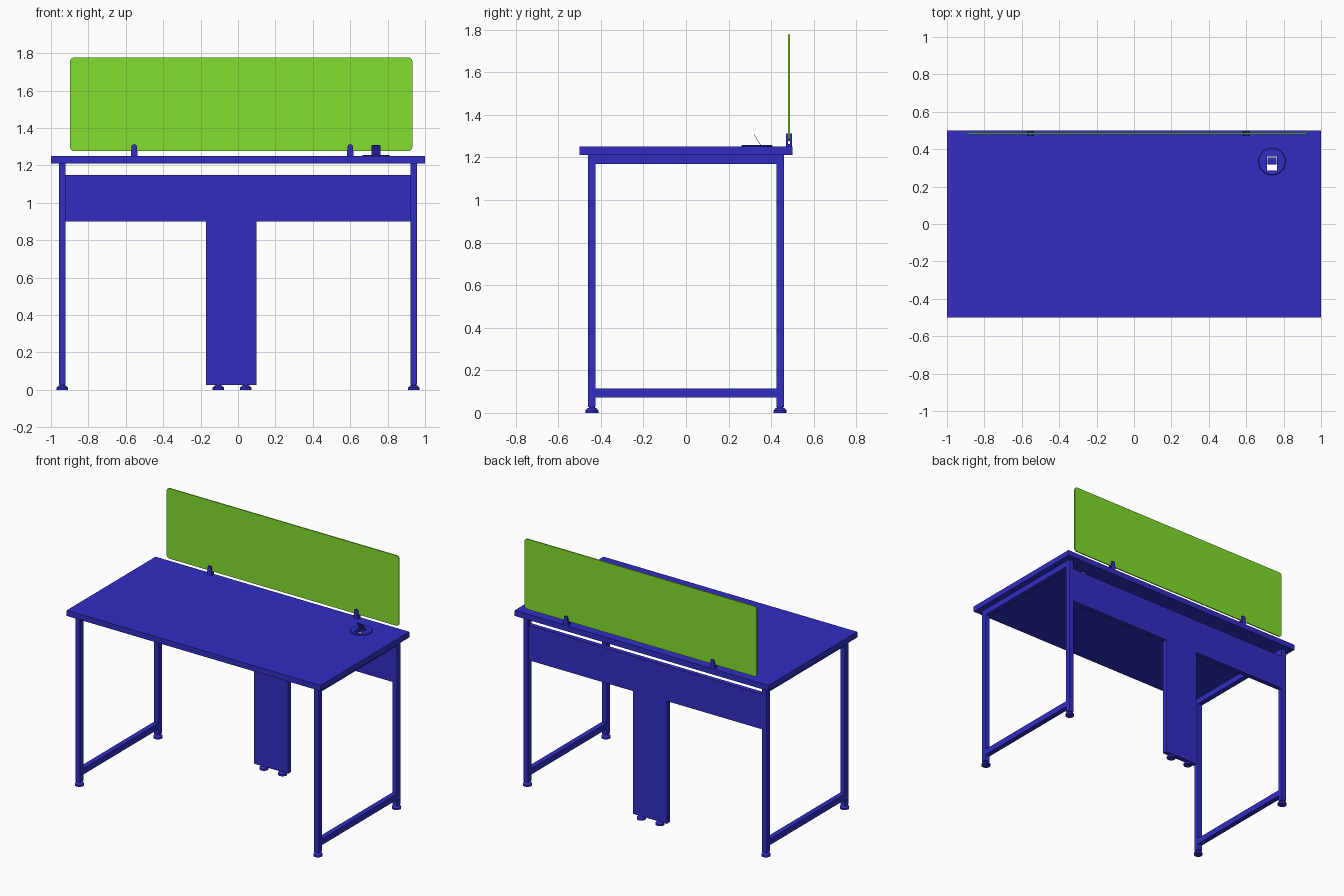
import bpy, bmesh, math
from mathutils import Matrix

if "Cube" in bpy.data.objects:
    bpy.data.objects.remove(bpy.data.objects["Cube"])


def material(name, color):
    m = bpy.data.materials.new(name)
    m.diffuse_color = color
    m.use_nodes = True
    m.node_tree.nodes["Principled BSDF"].inputs["Base Color"].default_value = m.diffuse_color
    return m


BLUE = material("blue_laminate", (0.032, 0.026, 0.55, 1))
GREEN = material("green_panel", (0.223, 0.73, 0.026, 1))


def finish(name, bm, mat=BLUE, smooth=False):
    bmesh.ops.recalc_face_normals(bm, faces=bm.faces[:])
    me = bpy.data.meshes.new(name)
    bm.to_mesh(me)
    bm.free()
    ob = bpy.data.objects.new(name, me)
    bpy.context.collection.objects.link(ob)
    me.materials.append(mat)
    if smooth:
        bpy.ops.object.select_all(action='DESELECT')
        bpy.context.view_layer.objects.active = ob
        ob.select_set(True)
        bpy.ops.object.shade_smooth_by_angle(angle=math.radians(30))
    return ob


def box(name, x, y, z, mat=BLUE):
    bm = bmesh.new()
    size = [b - a for a, b in (x, y, z)]
    mid = [(a + b) / 2 for a, b in (x, y, z)]
    bmesh.ops.create_cube(bm, size=1, matrix=Matrix.Translation(mid) @ Matrix.Diagonal((*size, 1)))
    return finish(name, bm, mat)


def slab(name, outline, y0, y1, mat=BLUE):
    """Extrude an x-z outline along y."""
    bm = bmesh.new()
    face = bm.faces.new([bm.verts.new((x, y0, z)) for x, z in outline])
    ext = bmesh.ops.extrude_face_region(bm, geom=[face])
    verts = [v for v in ext["geom"] if isinstance(v, bmesh.types.BMVert)]
    bmesh.ops.translate(bm, vec=(0, y1 - y0, 0), verts=verts)
    return finish(name, bm, mat)


def lathe(name, profile, cx, cy, n=32):
    """Revolve an r-z profile around a vertical axis, capping both ends."""
    bm = bmesh.new()
    rings = [[bm.verts.new((cx + r * math.cos(2 * math.pi * i / n),
                            cy + r * math.sin(2 * math.pi * i / n), z)) for i in range(n)]
             for r, z in profile]
    for a, b in zip(rings, rings[1:]):
        for i in range(n):
            j = (i + 1) % n
            bm.faces.new((a[i], a[j], b[j], b[i]))
    bm.faces.new(rings[0])
    bm.faces.new(rings[-1])
    return finish(name, bm, smooth=True)


def cut(ob, cutter):
    mod = ob.modifiers.new("hole", 'BOOLEAN')
    mod.operation = 'DIFFERENCE'
    mod.solver = 'EXACT'
    mod.object = cutter
    cutter.hide_render = True
    bpy.context.view_layer.objects.active = ob
    bpy.ops.object.modifier_apply(modifier=mod.name)
    bpy.data.objects.remove(cutter)


def rounded(x0, x1, z0, z1, r, n=6):
    pts = []
    for k, (cx, cz) in enumerate(((x1 - r, z1 - r), (x0 + r, z1 - r), (x0 + r, z0 + r), (x1 - r, z0 + r))):
        for i in range(n + 1):
            a = math.pi / 2 * (k + i / n)
            pts.append((cx + r * math.cos(a), cz + r * math.sin(a)))
    return pts


# Desktop with cable hole
GX, GY = 0.738, 0.334
top = box("desktop", (-1, 1), (-0.5, 0.5), (1.21, 1.25))
cut(top, lathe("hole_cutter", [(0.06, 1.15), (0.06, 1.3)], GX, GY))

# Cable grommet: disc with square opening and a raised flap
cap = lathe("grommet_disc", [(0.06, 1.235), (0.06, 1.25), (0.073, 1.25), (0.073, 1.254), (0.07, 1.257)], GX, GY, 48)
cut(cap, box("opening_cutter", (GX - 0.026, GX + 0.026), (0.286, 0.36), (1.2, 1.3)))
flap = slab("grommet_flap", rounded(-0.025, 0.025, 0, 0.066, 0.005, 4), -0.001, 0.001)
flap.location = (GX, 0.354, 1.252)
flap.rotation_euler = (math.radians(32), 0, 0)

# Feet profile, shared by legs and column
FOOT = [(0.03, 0), (0.03, 0.012), (0.021, 0.022), (0.014, 0.024), (0.014, 0.032)]

# Two side frames: legs, rails and feet
for side, s in (("left", -1), ("right", 1)):
    xs = sorted((s * 0.922, s * 0.958))
    for end, e in (("front", -1), ("back", 1)):
        ys = sorted((e * 0.424, e * 0.46))
        box(f"{side}_{end}_leg", xs, ys, (0.028, 1.21))
        lathe(f"{side}_{end}_foot", FOOT, s * 0.94, e * 0.442)
    box(f"{side}_top_rail", xs, (-0.424, 0.424), (1.168, 1.21))
    box(f"{side}_bottom_rail", xs, (-0.424, 0.424), (0.072, 0.115))

# Modesty panel with central cable column (one T-shaped board) and its feet
slab("modesty_panel", [(-0.922, 1.15), (-0.922, 0.9), (-0.17, 0.9), (-0.17, 0.026), (0.098, 0.026),
                       (0.098, 0.9), (0.922, 0.9), (0.922, 1.15)], 0.425, 0.458)
for i, x in enumerate((-0.105, 0.042)):
    lathe(f"column_foot_{i + 1}", FOOT, x, 0.442)

# Privacy screen
slab("privacy_screen", rounded(-0.898, 0.932, 1.277, 1.777, 0.022), 0.4795, 0.4875, GREEN)

# Forked screen clamps
for i, x in enumerate((-0.555, 0.60)):
    box(f"clamp_base_{i + 1}", (x - 0.018, x + 0.018), (0.47, 0.498), (1.249, 1.262))
    prong = [(x - 0.018, 1.262), (x + 0.018, 1.262), (x + 0.013, 1.307),
             (x + 0.009, 1.312), (x - 0.009, 1.312), (x - 0.013, 1.307)]
    slab(f"clamp_front_prong_{i + 1}", prong, 0.47, 0.4785)
    slab(f"clamp_back_prong_{i + 1}", prong, 0.4885, 0.498)
